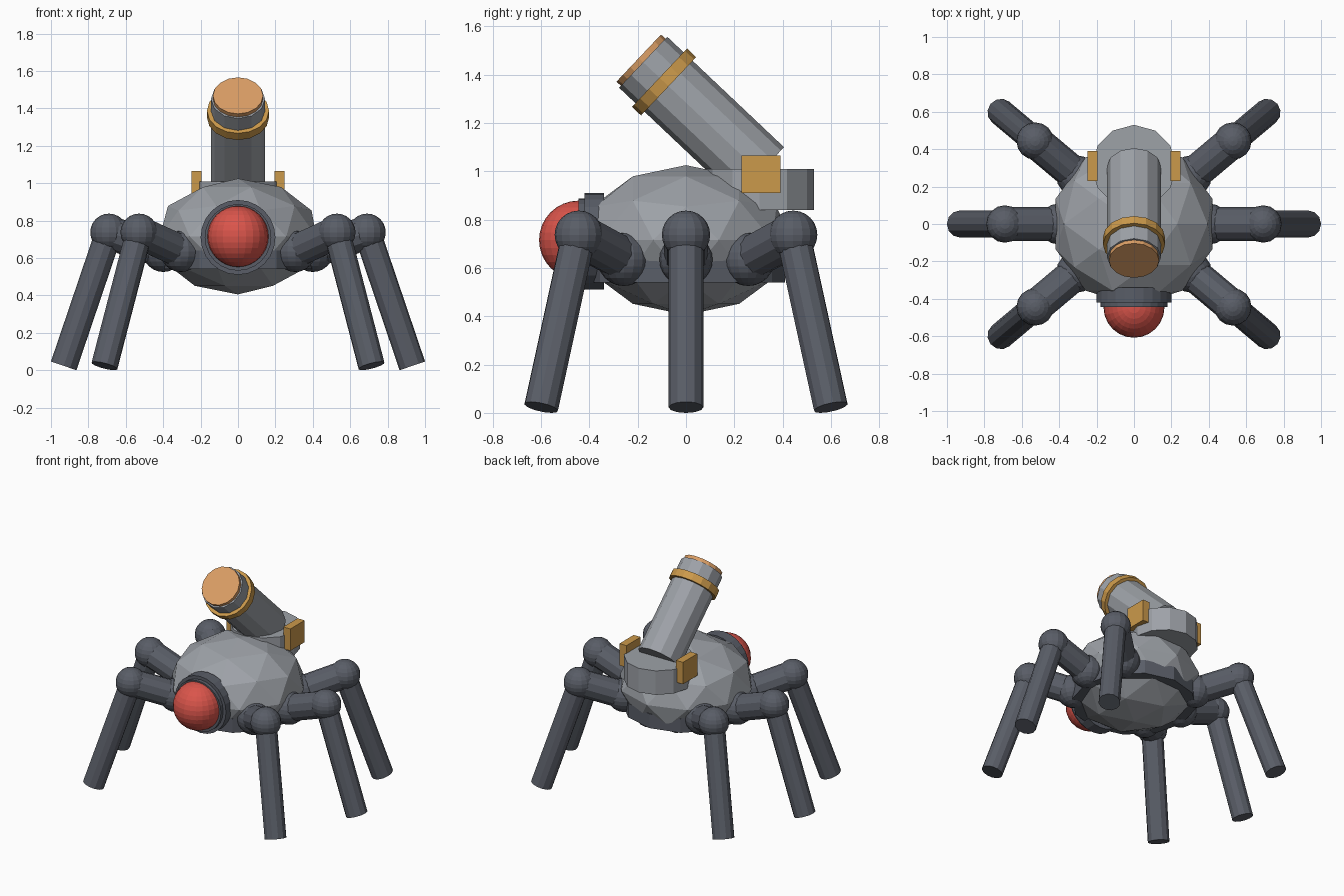
import bpy
from math import cos, sin, radians
from mathutils import Vector

if "Cube" in bpy.data.objects:
    bpy.data.objects.remove(bpy.data.objects["Cube"], do_unlink=True)


def material(name, rgb):
    m = bpy.data.materials.new(name)
    m.use_nodes = True
    color = (*rgb, 1)
    m.diffuse_color = color
    m.node_tree.nodes["Principled BSDF"].inputs["Base Color"].default_value = color
    return m


GREY = material("armour grey", (0.34, 0.36, 0.39))
DARK = material("dark steel", (0.10, 0.11, 0.135))
RED = material("eye red", (0.70, 0.09, 0.07))
GOLD = material("gold trim", (0.60, 0.32, 0.07))
COPPER = material("copper muzzle", (0.70, 0.34, 0.13))


def finish(name, mat):
    ob = bpy.context.object
    ob.name = name
    ob.data.materials.append(mat)
    return ob


def ball(name, center, radius, mat, segments=24, rings=16):
    bpy.ops.mesh.primitive_uv_sphere_add(segments=segments, ring_count=rings,
                                         radius=radius, location=center)
    return finish(name, mat)


def tube(name, start, end, radius, mat, sides=12):
    start, end = Vector(start), Vector(end)
    axis = end - start
    bpy.ops.mesh.primitive_cylinder_add(vertices=sides, radius=radius, depth=axis.length,
                                        location=(start + end) / 2)
    ob = finish(name, mat)
    ob.rotation_mode = "QUATERNION"
    ob.rotation_quaternion = axis.to_track_quat("Z", "Y")
    return ob


# Faceted body and the ring under its waist
bpy.ops.mesh.primitive_ico_sphere_add(subdivisions=2, radius=1, location=(0, 0, 0.715))
finish("body", GREY).scale = (0.44, 0.44, 0.31)
tube("belly_ring", (0, 0, 0.54), (0, 0, 0.64), 0.41, DARK)

# Eye in its stepped socket
tube("eye_socket", (0, -0.34, 0.71), (0, -0.42, 0.71), 0.2, DARK, 24)
tube("eye_socket_lip", (0, -0.40, 0.71), (0, -0.445, 0.71), 0.178, DARK, 24)
ball("eye", (0, -0.445, 0.715), 0.163, RED)

# Six legs, fanned out around the body
for side, sx in (("left", 1), ("right", -1)):
    for place, angle in (("front", -40), ("middle", 0), ("back", 40)):
        def at(r, z):
            return (sx * r * cos(radians(angle)), r * sin(radians(angle)), z)
        label = f"{place}_{side}"
        hip, knee, foot = at(0.40, 0.635), at(0.69, 0.737), at(0.932, 0.023)
        ball(f"{label}_hip", hip, 0.11, DARK, 16, 12)
        tube(f"{label}_upper_leg", hip, knee, 0.09, DARK)
        ball(f"{label}_knee", knee, 0.1, DARK, 16, 12)
        tube(f"{label}_lower_leg", knee, foot, 0.072, DARK)

# Turret base with a clamp on each side
tube("turret_base", (0, 0.305, 0.84), (0, 0.305, 1.01), 0.225, GREY)
for side, sx in (("left", 1), ("right", -1)):
    bpy.ops.mesh.primitive_cube_add(size=1, location=(sx * 0.222, 0.31, 0.988))
    finish(f"{side}_clamp", GOLD).scale = (0.055, 0.16, 0.155)

# Tilted barrel, its band and its muzzle
breech = Vector((0, 0.306, 0.994))
aim = Vector((0, -0.727, 0.687)).normalized()


def barrel_part(name, near, far, radius, mat, sides):
    tube(name, breech + aim * near, breech + aim * far, radius, mat, sides)


barrel_part("barrel", 0, 0.665, 0.145, GREY, 12)
barrel_part("barrel_band", 0.52, 0.572, 0.166, GOLD, 16)
barrel_part("muzzle", 0.66, 0.69, 0.134, COPPER, 16)
